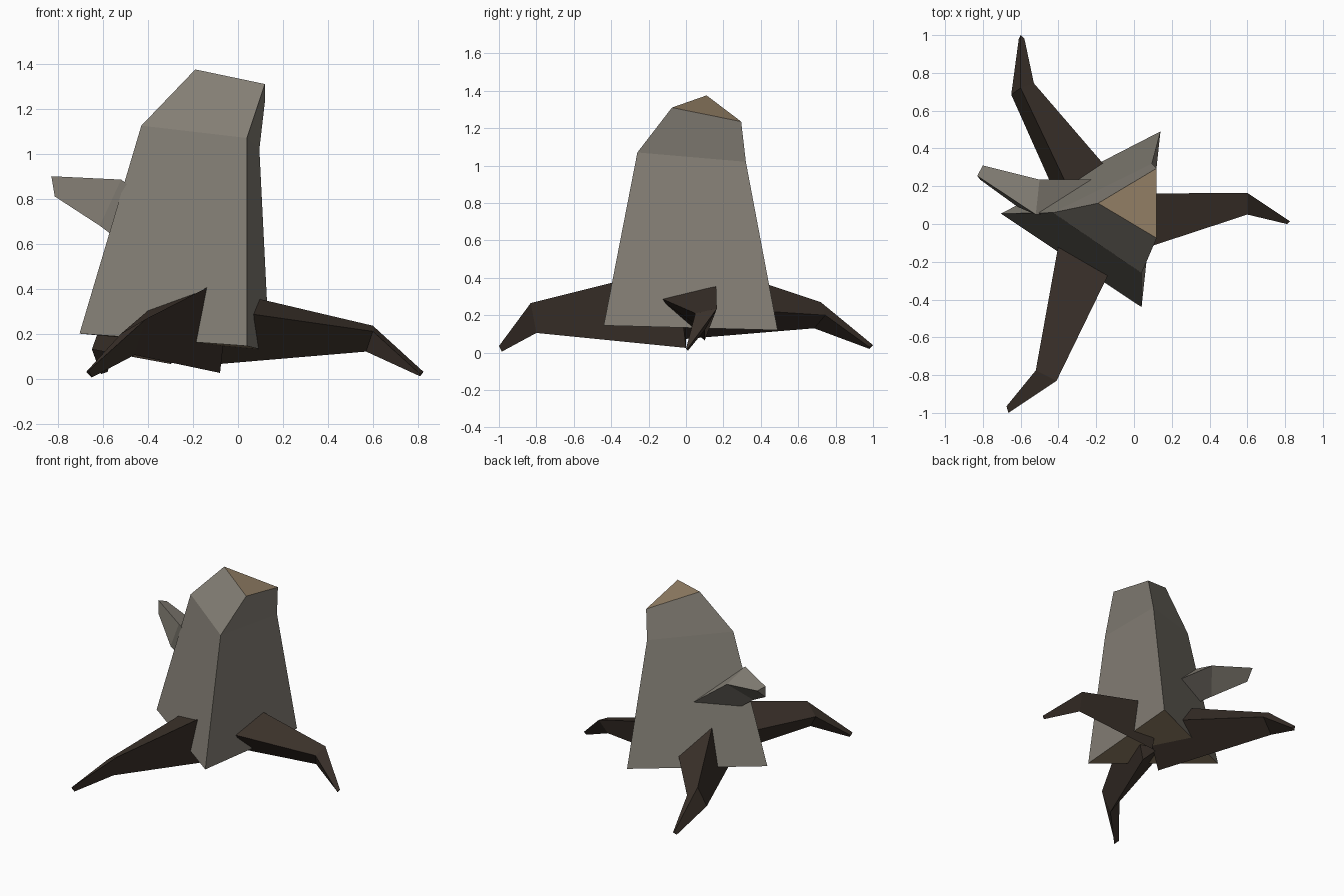
import bpy
import bmesh

cube = bpy.data.objects.get("Cube")
if cube:
    bpy.data.objects.remove(cube, do_unlink=True)


def material(name, rgb):
    mat = bpy.data.materials.new(name)
    mat.use_nodes = True
    color = (*rgb, 1.0)
    mat.diffuse_color = color
    bsdf = mat.node_tree.nodes["Principled BSDF"]
    bsdf.inputs["Base Color"].default_value = color
    bsdf.inputs["Roughness"].default_value = 0.9
    return mat


bark = material("grey bark", (0.24, 0.22, 0.185))
wood = material("cut wood", (0.30, 0.22, 0.135))
earth = material("dark root", (0.046, 0.033, 0.025))


def loft(name, rings, side, cap):
    """Skin three-cornered rings into a closed, flat-shaded limb."""
    bm = bmesh.new()
    loops = [[bm.verts.new(p) for p in ring] for ring in rings]
    for lower, upper in zip(loops, loops[1:]):
        for i in range(3):
            j = (i + 1) % 3
            bm.faces.new((lower[i], lower[j], upper[j], upper[i]))
    for end in (loops[0], loops[-1]):
        bm.faces.new(end).material_index = 1
    bmesh.ops.recalc_face_normals(bm, faces=bm.faces)
    mesh = bpy.data.meshes.new(name)
    bm.to_mesh(mesh)
    bm.free()
    mesh.materials.append(side)
    mesh.materials.append(cap)
    obj = bpy.data.objects.new(name, mesh)
    bpy.context.collection.objects.link(obj)
    return obj


# Three-sided trunk with a slanted cut top
loft("trunk", [
    [(-.705, .055, .20), (.04, -.44, .145), (.14, .49, .12)],
    [(-.43, .06, 1.125), (.04, -.26, 1.07), (.095, .32, 1.02)],
    [(-.19, .11, 1.375), (.12, -.075, 1.31), (.12, .295, 1.235)],
], bark, wood)

# Broken branch stub
elbow = [(-.50, .235, .82), (-.52, .05, .885), (-.615, .09, .68)]
loft("branch", [
    [(x + .32, y, z - .24) for x, y, z in elbow],
    elbow,
    [(-.80, .31, .88), (-.83, .255, .90), (-.815, .235, .81)],
], bark, bark)

# Roots: buried end, knee, tip
loft("side_root", [
    [(-.10, .16, .40), (-.10, -.18, .31), (-.08, .10, .065)],
    [(.60, .165, .235), (.60, .05, .21), (.57, .10, .12)],
    [(.825, .015, .03), (.81, 0, .02), (.81, .01, .01)],
], earth, earth)

loft("front_root", [
    [(-.03, -.05, .46), (-.38, 0, .32), (-.08, 0, .025)],
    [(-.41, -.83, .265), (-.52, -.775, .20), (-.46, -.80, .105)],
    [(-.665, -1, .035), (-.675, -.965, .03), (-.65, -.985, .005)],
], earth, earth)

loft("back_root", [
    [(-.30, .09, .48), (0, .13, .24), (-.30, -.10, .065)],
    [(-.60, .72, .27), (-.53, .745, .20), (-.65, .685, .13)],
    [(-.60, 1, .04), (-.58, .98, .03), (-.61, .98, .02)],
], earth, earth)
